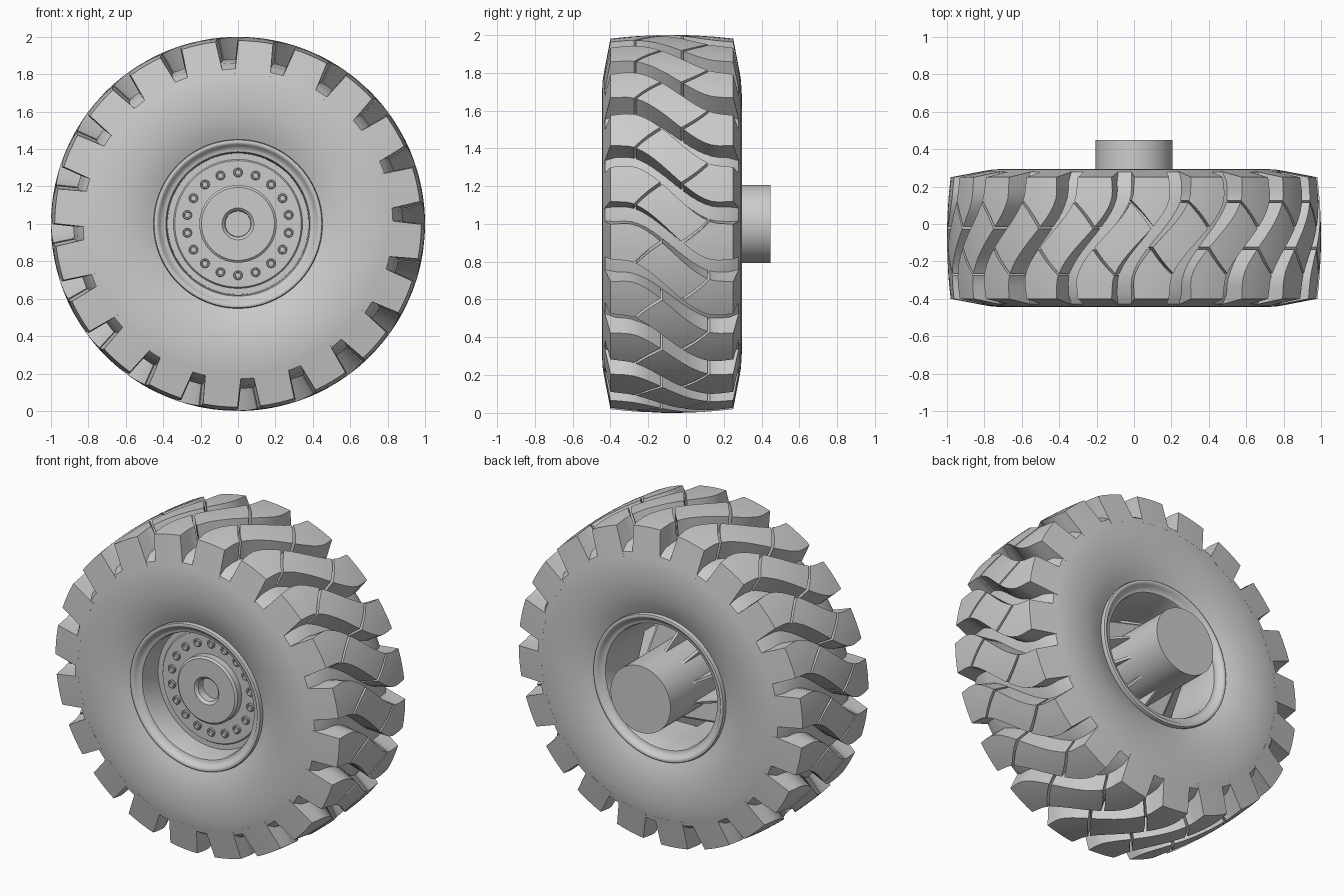
import bpy
import bmesh
from math import sin, cos, pi, radians

cube = bpy.data.objects.get("Cube")
if cube:
    bpy.data.objects.remove(cube, do_unlink=True)

GREY = (0.6, 0.6, 0.6, 1)
grey = bpy.data.materials.new("plain grey")
grey.use_nodes = True
grey.diffuse_color = GREY
grey.node_tree.nodes["Principled BSDF"].inputs["Base Color"].default_value = GREY

MID = -0.075            # middle of the tyre along y
COUNT = 20              # lugs around the tyre
PITCH = 2 * pi / COUNT
HALF = 0.325            # half width of the tread
FOOT = 0.3595           # half width at the foot of the lugs


def finish(name, bm, angle=35):
    bmesh.ops.remove_doubles(bm, verts=bm.verts[:], dist=0.0001)
    bmesh.ops.recalc_face_normals(bm, faces=bm.faces[:])
    mesh = bpy.data.meshes.new(name)
    bm.to_mesh(mesh)
    bm.free()
    mesh.materials.append(grey)
    mesh.shade_smooth()
    mesh.set_sharp_from_angle(angle=radians(angle))
    obj = bpy.data.objects.new(name, mesh)
    bpy.context.collection.objects.link(obj)


def polar(bm, r, a, y, cx=0, cz=1):
    return bm.verts.new((cx + r * cos(a), y, cz + r * sin(a)))


def lathe(bm, profile, segments, cx=0, cz=1, closed=False):
    """Turn (radius, y) points around an axis parallel to y."""
    rings = [[polar(bm, max(r, 0.00001), 2 * pi * k / segments, y, cx, cz)
              for k in range(segments)] for r, y in profile]
    pairs = list(zip(rings, rings[1:]))
    if closed:
        pairs.append((rings[-1], rings[0]))
    for a, b in pairs:
        for k in range(segments):
            n = (k + 1) % segments
            bm.faces.new((a[k], a[n], b[n], b[k]))


def mirrored(side):
    """Profile of (radius, offset) on the front, continued onto the back."""
    front = [(r, MID - s) for r, s in side]
    return front + [(r, MID + s) for r, s in reversed(side)]


# Tyre carcass: sidewalls and groove floor
side = [(0.43, 0.26), (0.445, 0.32), (0.47, 0.33), (0.51, 0.345), (0.56, 0.358),
        (0.62, 0.367), (0.69, 0.37), (0.76, 0.366), (0.8, 0.359), (0.828, 0.353),
        (0.86, 0.3), (0.88, 0.18)]
bm = bmesh.new()
lathe(bm, mirrored(side), 120, closed=True)
finish("tyre_carcass", bm)


# Tread lugs: S-shaped bars, each split by two slanted sipes
def sweep(y):
    t = min(max((y - MID) / 0.5 + 0.5, 0), 1)
    return PITCH * (1 - t * t * (3 - 2 * t))


def block(bm, centre, left, right, first, last, nu=7, nv=4):
    """left and right hold the y of an end at the low and the high groove."""
    top, bottom = {}, {}
    for i in range(nu + 1):
        for j in range(nv + 1):
            v = j / nv
            ya = left[0] + (left[1] - left[0]) * v
            yb = right[0] + (right[1] - right[0]) * v
            y = ya + (yb - ya) * i / nu
            mid = centre + sweep(y)
            edge = ((y - MID) / HALF) ** 2
            width = PITCH - 0.1 - 0.025 * edge
            top[i, j] = polar(bm, 1 - 0.02 * edge, mid + (v - 0.5) * width, y)
            if (first and i == 0) or (last and i == nu):
                y = MID + (y - MID) * FOOT / HALF
            bottom[i, j] = polar(bm, 0.8, mid + (v - 0.5) * (width + 0.05), y)
    for grid in (top, bottom):
        for i in range(nu):
            for j in range(nv):
                bm.faces.new((grid[i, j], grid[i + 1, j],
                              grid[i + 1, j + 1], grid[i, j + 1]))
    rim = [(i, 0) for i in range(nu)] + [(nu, j) for j in range(nv)]
    rim += [(i, nv) for i in range(nu, 0, -1)] + [(0, j) for j in range(nv, 0, -1)]
    for a, b in zip(rim, rim[1:] + rim[:1]):
        bm.faces.new((top[a], top[b], bottom[b], bottom[a]))


GAP = 0.006
ends = [(MID - HALF, MID - HALF), (-0.27, -0.13), (-0.02, 0.12), (MID + HALF, MID + HALF)]
bm = bmesh.new()
for k in range(COUNT):
    centre = 0.06 + PITCH * (k + 0.5)
    for n in range(3):
        lo = 0 if n == 0 else GAP
        hi = 0 if n == 2 else GAP
        block(bm, centre, [y + lo for y in ends[n]], [y - hi for y in ends[n + 1]],
              n == 0, n == 2)
finish("tread_lugs", bm)

# Rim: broad flanges on both sides and the barrel between them
side = [(0.44, 0.26), (0.452, 0.335), (0.448, 0.348), (0.438, 0.352), (0.428, 0.348),
        (0.42, 0.338), (0.41, 0.326), (0.398, 0.32), (0.386, 0.318),
        (0.38, 0.3), (0.376, 0.15)]
bm = bmesh.new()
lathe(bm, mirrored(side), 96, closed=True)
finish("rim", bm, 50)

# Wheel disc with the raised front hub and the long rear hub
profile = [(0, -0.25), (0.068, -0.25), (0.07, -0.295), (0.085, -0.31), (0.195, -0.31),
           (0.207, -0.3), (0.207, -0.26), (0.338, -0.26), (0.345, -0.25), (0.38, -0.25),
           (0.38, -0.19), (0.207, -0.19), (0.207, 0.448), (0, 0.448)]
bm = bmesh.new()
lathe(bm, profile, 72)
finish("wheel_disc_and_hub", bm)

# Wheel bolts: short hollow studs in a circle
bm = bmesh.new()
for k in range(18):
    a = 2 * pi * k / 18 + pi / 2
    lathe(bm, [(0, -0.262), (0.014, -0.262), (0.016, -0.274), (0.022, -0.274),
               (0.025, -0.27), (0.025, -0.255)], 16,
          cx=0.275 * cos(a), cz=1 + 0.275 * sin(a))
finish("wheel_bolts", bm)

# Triangular ribs between the rear hub and the disc
bm = bmesh.new()
for k in range(10):
    a = 2 * pi * k / 10 + pi / 10
    plates = []
    for shift in (-0.008, 0.008):
        plates.append([bm.verts.new((r * cos(a) - shift * sin(a), y,
                                     1 + r * sin(a) + shift * cos(a)))
                       for r, y in ((0.2, -0.2), (0.378, -0.2), (0.378, -0.1), (0.2, 0.22))])
    for plate in plates:
        bm.faces.new(plate)
    for i in range(4):
        j = (i + 1) % 4
        bm.faces.new((plates[0][i], plates[0][j], plates[1][j], plates[1][i]))
finish("rear_hub_ribs", bm)
